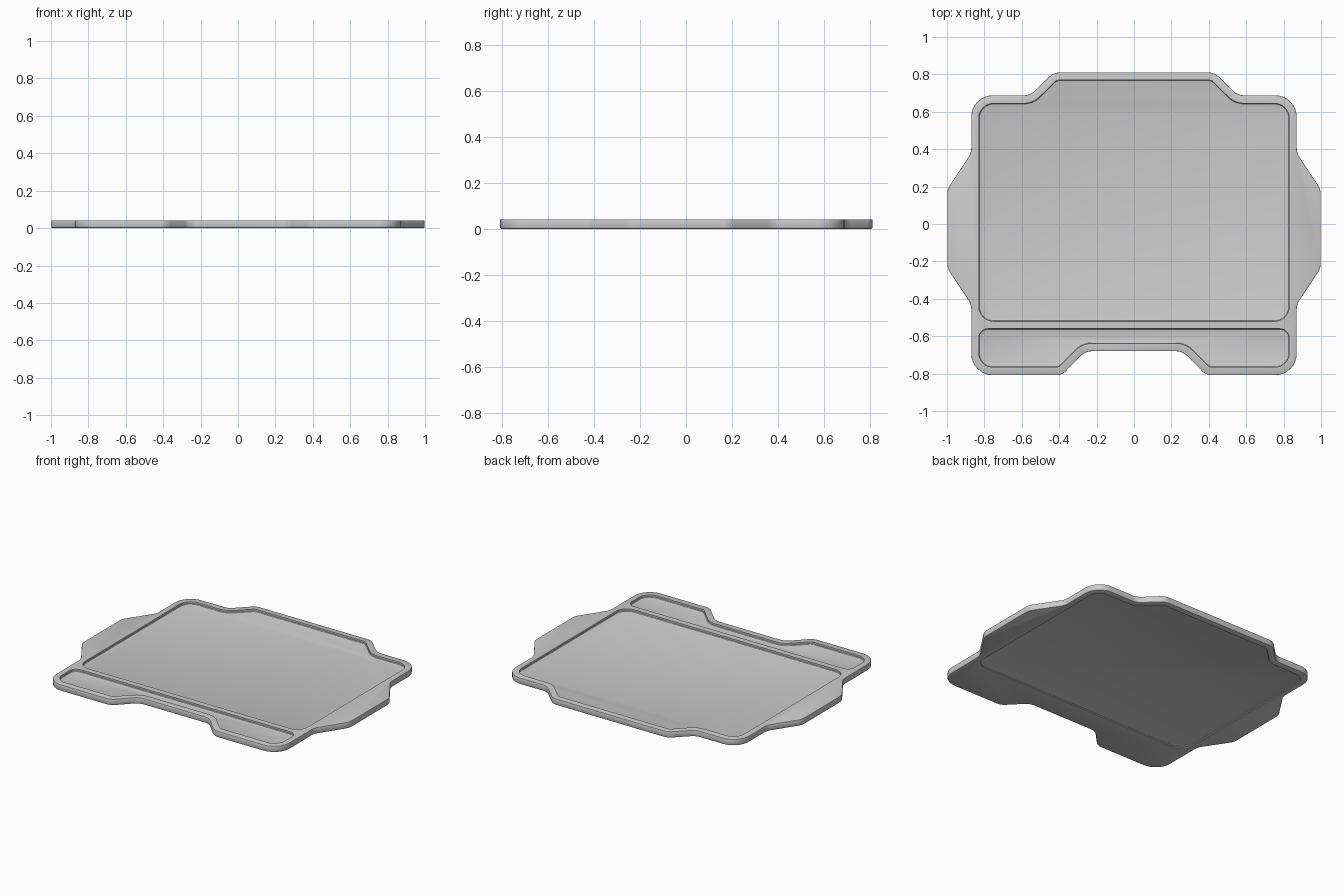
import bpy, bmesh, math
from mathutils import Vector

if "Cube" in bpy.data.objects:
    bpy.data.objects.remove(bpy.data.objects["Cube"])

H = 0.042  # board thickness


def rounded_outline(half, steps=8):
    """Mirror right-half corners (x, y, radius), listed bottom to top, and fillet each."""
    corners = half + [(-x, y, r) for x, y, r in reversed(half)]
    pts = []
    n = len(corners)
    for i, (x, y, r) in enumerate(corners):
        p = Vector((x, y))
        a = (Vector(corners[i - 1][:2]) - p).normalized()
        b = (Vector(corners[(i + 1) % n][:2]) - p).normalized()
        ang = a.angle(b)
        centre = p + (a + b).normalized() * (r / math.sin(ang / 2))
        t = r / math.tan(ang / 2)
        s, e = p + a * t - centre, p + b * t - centre
        sweep = math.atan2(s.x * e.y - s.y * e.x, s.dot(e))
        a0 = math.atan2(s.y, s.x)
        for k in range(steps + 1):
            w = a0 + sweep * k / steps
            pts.append(centre + r * Vector((math.cos(w), math.sin(w))))
    return pts


def inset(pts, d):
    """Move a counter-clockwise outline inwards by d."""
    out = []
    for i, p in enumerate(pts):
        u = (p - pts[i - 1]).normalized()
        v = (pts[(i + 1) % len(pts)] - p).normalized()
        m = Vector((-(u + v).y, (u + v).x)).normalized()
        out.append(p + m * (d / max(0.5, m.dot(Vector((-u.y, u.x))))))
    return out


def slab(name, half, levels):
    """Stack the outline at (z, inset) levels into a closed solid."""
    pts = rounded_outline(half)
    bm = bmesh.new()
    rings = [[bm.verts.new((p.x, p.y, z)) for p in inset(pts, d)] for z, d in levels]
    n = len(pts)
    for lo, hi in zip(rings, rings[1:]):
        for i in range(n):
            j = (i + 1) % n
            bm.faces.new((lo[i], lo[j], hi[j], hi[i]))
    bm.faces.new(rings[0][::-1])
    bm.faces.new(rings[-1])
    bmesh.ops.recalc_face_normals(bm, faces=bm.faces)
    me = bpy.data.meshes.new(name)
    bm.to_mesh(me)
    bm.free()
    ob = bpy.data.objects.new(name, me)
    bpy.context.collection.objects.link(ob)
    return ob


# Outer board with side ears, back bulge and front notch
board_half = [(0.26, -0.68, 0.09), (0.385, -0.808, 0.07), (0.87, -0.808, 0.115),
              (0.87, -0.43, 0.09), (0.998, -0.237, 0.09), (0.998, 0.187, 0.09),
              (0.87, 0.38, 0.09), (0.87, 0.688, 0.115), (0.555, 0.688, 0.08),
              (0.43, 0.81, 0.08)]
board = slab("tray_board", board_half,
             [(0, 0.006), (0.002, 0.002), (0.006, 0), (H - 0.003, 0),
              (H - 0.001, 0.001), (H, 0.003)])

# Large panel recess, and the strip recess along the front
panel_half = [(0.83, -0.52, 0.08), (0.83, 0.645, 0.08), (0.54, 0.645, 0.12),
              (0.413, 0.77, 0.04)]
strip_half = [(0.275, -0.638, 0.12), (0.402, -0.765, 0.04), (0.83, -0.765, 0.075),
              (0.83, -0.56, 0.05)]


def recess_levels(floor, outside):
    s = 1 if outside > floor else -1
    return [(floor, 0.009), (floor + s * 0.002, 0.003), (floor + s * 0.006, 0), (outside, 0)]


cutters = [slab("panel_cutter", panel_half, recess_levels(0.025, 0.08)),
           slab("strip_cutter", strip_half, recess_levels(0.025, 0.08)),
           slab("underside_cutter", panel_half, recess_levels(0.009, -0.04))]

bpy.context.view_layer.objects.active = board
board.select_set(True)
for c in cutters:
    c.hide_render = True
    mod = board.modifiers.new("recess", 'BOOLEAN')
    mod.operation = 'DIFFERENCE'
    mod.solver = 'EXACT'
    mod.object = c
    bpy.ops.object.modifier_apply(modifier=mod.name)
    bpy.data.objects.remove(c)

bpy.ops.object.shade_smooth_by_angle(angle=math.radians(30))
